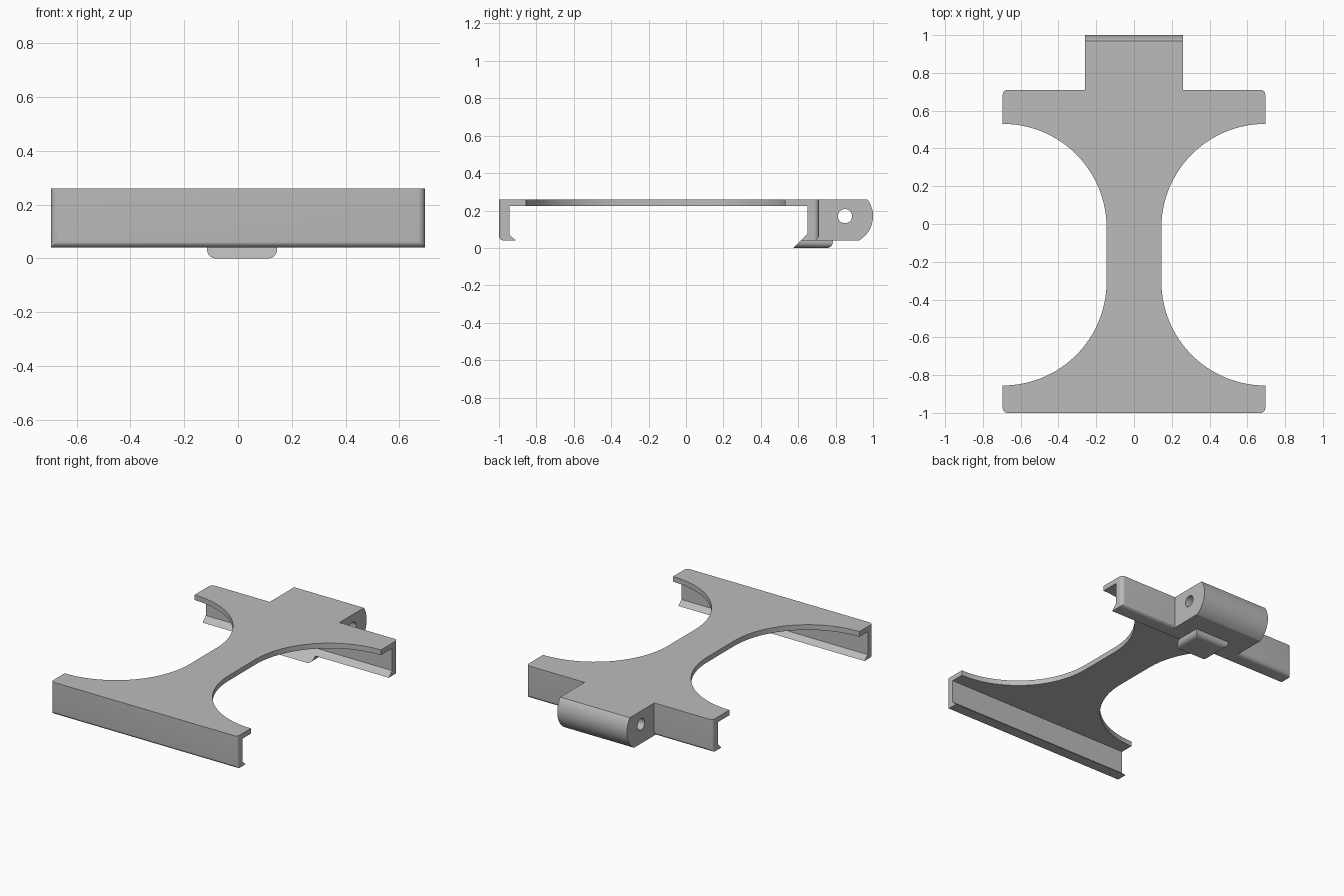
import bpy, bmesh
from math import sin, cos, pi, radians, asin
from mathutils import Vector

cube = bpy.data.objects.get("Cube")
if cube:
    bpy.data.objects.remove(cube, do_unlink=True)

grey = bpy.data.materials.new("plain_grey")
grey.use_nodes = True
colour = (0.5, 0.5, 0.5, 1)
grey.diffuse_color = colour
grey.node_tree.nodes["Principled BSDF"].inputs["Base Color"].default_value = colour

HALF = 0.695                      # half width of the clip
TOP, LOW = 0.26, 0.04             # heights of the clip's top and hooks
PIN_Y, PIN_Z, ROUND = 0.85, 0.17, 0.15


def arc(cx, cy, r, start, end, steps):
    return [(cx + r * cos(start + (end - start) * i / steps),
             cy + r * sin(start + (end - start) * i / steps)) for i in range(steps + 1)]


def prism(name, profile, axis, lo, hi, rounded=None, radius=0.0):
    """Extrude a closed profile along x or z, then round the chosen edges."""
    place = (lambda p, d: (d, p[0], p[1])) if axis == "x" else (lambda p, d: (p[0], p[1], d))
    bm = bmesh.new()
    face = bm.faces.new([bm.verts.new(place(p, lo)) for p in profile])
    new = bmesh.ops.extrude_face_region(bm, geom=[face])["geom"]
    bmesh.ops.translate(bm, vec=Vector(place((0, 0), hi - lo)),
                        verts=[v for v in new if isinstance(v, bmesh.types.BMVert)])
    bmesh.ops.recalc_face_normals(bm, faces=bm.faces[:])
    if rounded:
        edges = [e for e in bm.edges if rounded(e.verts[0].co, e.verts[1].co)]
        bmesh.ops.bevel(bm, geom=edges, offset=radius, segments=6, profile=0.5,
                        affect='EDGES', clamp_overlap=True)
    mesh = bpy.data.meshes.new(name)
    bm.to_mesh(mesh)
    bm.free()
    mesh.materials.append(grey)
    obj = bpy.data.objects.new(name, mesh)
    bpy.context.collection.objects.link(obj)
    return obj


def activate(obj):
    bpy.ops.object.select_all(action='DESELECT')
    obj.select_set(True)
    bpy.context.view_layer.objects.active = obj


def cut(obj, cutter):
    mod = obj.modifiers.new("cut", 'BOOLEAN')
    mod.operation, mod.solver, mod.object = 'DIFFERENCE', 'EXACT', cutter
    activate(obj)
    bpy.ops.object.modifier_apply(modifier=mod.name)
    bpy.data.objects.remove(cutter, do_unlink=True)


def near(a, b):
    return abs(a - b) < 1e-4


# Clip body: plate with a hooked wall at each end
clip_profile = [(-1, TOP), (-1, LOW), (-0.91, LOW), (-0.945, 0.07), (-0.945, 0.225),
                (0.65, 0.225), (0.65, 0.075), (0.615, LOW), (0.71, LOW), (0.71, TOP)]


def outer_wall_edge(a, b):
    outside = all(near(v.y, -1) or near(v.y, 0.71) for v in (a, b))
    return outside and near(a.y, b.y) and not (near(a.z, TOP) and near(b.z, TOP))


body = prism("clip_body", clip_profile, "x", -HALF, HALF, outer_wall_edge, 0.025)

# Rounded waist cut from both sides of the plate
for side in (-1, 1):
    waist = (arc(side * HALF, -0.02, 0.55, 0, pi, 64)
             + arc(side * HALF, -0.305, 0.55, pi, 2 * pi, 64))
    cut(body, prism("waist_cutter", waist, "z", 0.15, 0.35))

# Hinge block with a rounded end and a pin hole
high = asin((TOP - PIN_Z) / ROUND)
low = asin((LOW - PIN_Z) / ROUND)
hinge_profile = ([(0.71, 0.1), (0.69, 0.1), (0.69, LOW)]
                 + arc(PIN_Y, PIN_Z, ROUND, low, high, 32) + [(0.71, TOP)])
hinge = prism("hinge_block", hinge_profile, "x", -0.26, 0.26)
cut(hinge, prism("pin_cutter", arc(PIN_Y, PIN_Z, 0.038, 0, 2 * pi, 32)[:-1], "x", -0.4, 0.4))


# Release tab beneath the rear wall, rounded along the sides and back
def tab_edge(a, b):
    if not (near(a.z, 0) and near(b.z, 0)):
        return False
    return near(a.x, b.x) or (near(a.y, 0.785) and near(b.y, 0.785))


tab = prism("release_tab", [(0.575, 0), (0.785, 0), (0.785, LOW), (0.615, LOW)],
            "x", -0.115, 0.145, tab_edge, 0.032)

for part in (body, hinge, tab):
    activate(part)
    bpy.ops.object.shade_smooth_by_angle(angle=radians(30))
